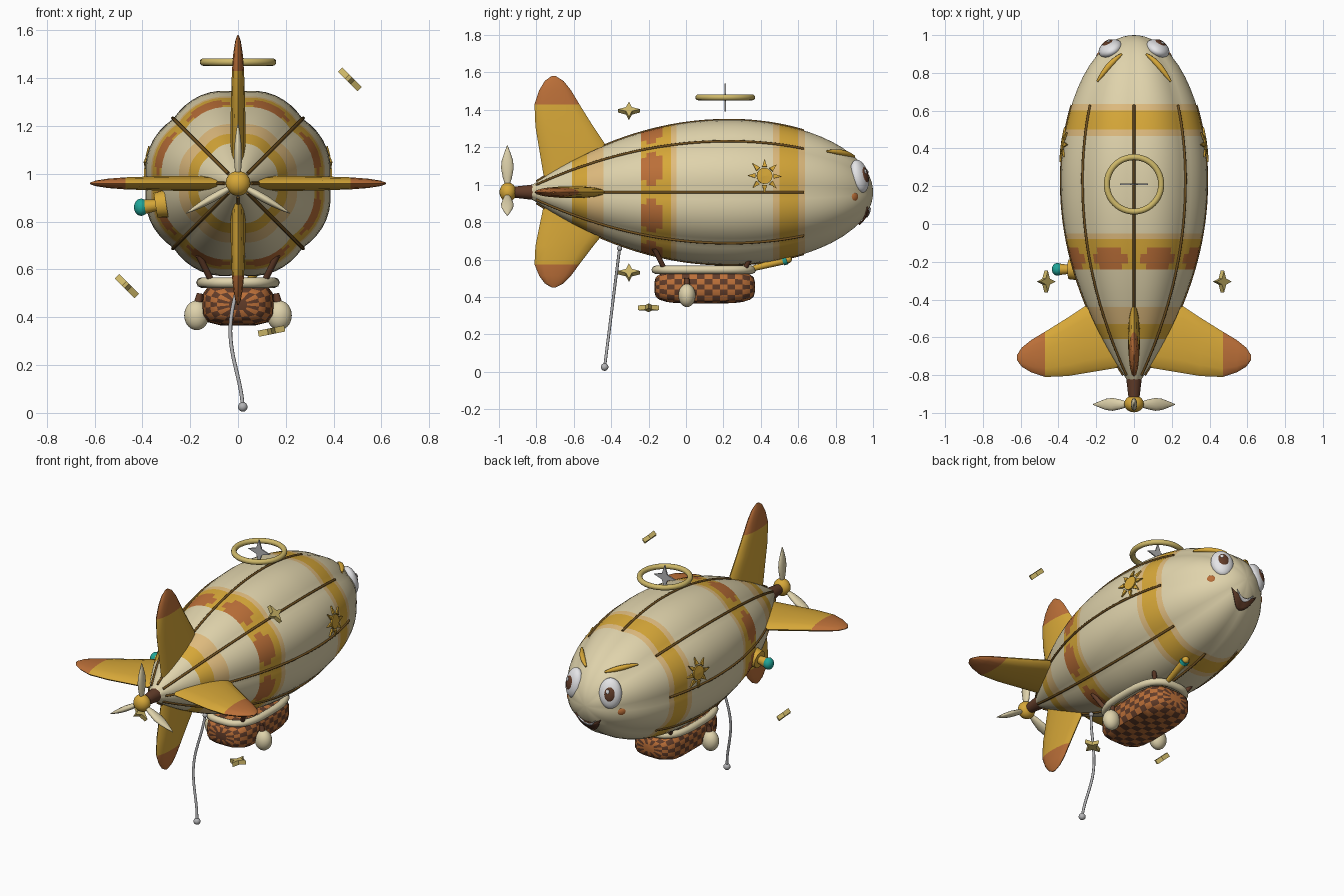
import bpy, bmesh
from math import sin, cos, pi, sqrt, atan2, degrees, copysign
from mathutils import Vector

if "Cube" in bpy.data.objects:
    bpy.data.objects.remove(bpy.data.objects["Cube"], do_unlink=True)

AXIS_Z, RADIUS = 0.96, 0.382


def material(name, *rgb):
    m = bpy.data.materials.new(name)
    m.use_nodes = True
    m.diffuse_color = (*rgb, 1)
    m.node_tree.nodes["Principled BSDF"].inputs["Base Color"].default_value = (*rgb, 1)
    return m


CREAM = material("cream", .74, .65, .41)
PEACH = material("peach", .74, .50, .21)
GOLD = material("gold", .68, .39, .04)
ORANGE = material("orange", .50, .16, .04)
BROWN = material("brown", .12, .045, .022)
BRONZE = material("bronze", .17, .085, .015)
PALE = material("pale gold", .62, .48, .14)
WHITE = material("white", .80, .80, .82)
SILVER = material("silver", .45, .45, .46)
TEAL = material("teal", .015, .38, .32)


def activate(ob):
    bpy.ops.object.select_all(action='DESELECT')
    ob.select_set(True)
    bpy.context.view_layer.objects.active = ob


def build(name, verts, faces, mats, rule=None, smooth=0.7, thick=0):
    """Mesh object; rule(face centre) picks the material slot."""
    me = bpy.data.meshes.new(name)
    me.from_pydata([tuple(v) for v in verts], [], faces)
    bm = bmesh.new()
    bm.from_mesh(me)
    bmesh.ops.recalc_face_normals(bm, faces=bm.faces[:])
    bm.to_mesh(me)
    bm.free()
    for m in mats:
        me.materials.append(m)
    if rule:
        for p in me.polygons:
            p.material_index = rule(p.center, p.index)
    ob = bpy.data.objects.new(name, me)
    bpy.context.collection.objects.link(ob)
    if thick:
        mod = ob.modifiers.new("thickness", 'SOLIDIFY')
        mod.thickness, mod.offset = thick, 0
    if smooth:
        activate(ob)
        bpy.ops.object.shade_smooth_by_angle(angle=smooth)
    return ob


def loft(name, rings, mats, rule=None, smooth=0.7):
    """Skin a list of equal closed rings and cap both ends."""
    n = len(rings[0])
    verts = [v for ring in rings for v in ring]
    faces = [(i * n + j, i * n + (j + 1) % n, (i + 1) * n + (j + 1) % n, (i + 1) * n + j)
             for i in range(len(rings) - 1) for j in range(n)]
    faces += [tuple(range(n)), tuple(range(len(verts) - n, len(verts)))]
    return build(name, verts, faces, mats, rule, smooth)


def ball(name, loc, radii, mat, rot=None):
    bpy.ops.mesh.primitive_uv_sphere_add(segments=24, ring_count=14, location=loc)
    ob = bpy.context.object
    ob.name, ob.scale = name, radii
    if rot:
        ob.rotation_euler = rot.to_euler()
    ob.data.materials.append(mat)
    bpy.ops.object.shade_smooth()


def rod(name, a, b, r1, r2, mat):
    a, b = Vector(a), Vector(b)
    bpy.ops.mesh.primitive_cone_add(vertices=20, radius1=r1, radius2=r2, depth=(b - a).length,
                                    location=(a + b) / 2, rotation=(b - a).to_track_quat('Z', 'Y').to_euler())
    bpy.context.object.name = name
    bpy.context.object.data.materials.append(mat)
    bpy.ops.object.shade_smooth_by_angle(angle=0.7)


def tube(name, pts, radius, mat, closed=False, widths=None):
    cu = bpy.data.curves.new(name, 'CURVE')
    cu.dimensions, cu.bevel_depth, cu.bevel_resolution, cu.use_fill_caps = '3D', radius, 2, True
    sp = cu.splines.new('POLY')
    sp.points.add(len(pts) - 1)
    for i, p in enumerate(pts):
        sp.points[i].co = (*p, 1)
        sp.points[i].radius = widths[i] if widths else 1
    sp.use_cyclic_u = closed
    ob = bpy.data.objects.new(name, cu)
    bpy.context.collection.objects.link(ob)
    cu.materials.append(mat)
    activate(ob)
    bpy.ops.object.convert(target='MESH')
    bpy.ops.object.shade_smooth_by_angle(angle=0.9)


# Hull shape: elliptical nose, parabolic tail, eight soft lobes
def hull_radius(y):
    if y > .22:
        return RADIUS * sqrt(max(0, 1 - ((y - .22) / .78) ** 2)) + .001
    return RADIUS * (1 - ((.22 - y) / 1.1) ** 2)


def lobe(a):
    return 1 + .045 * abs(sin(4 * a))


def hull_point(y, a, off=0):
    r = hull_radius(y) * lobe(a) + off
    return Vector((r * cos(a), y, AXIS_Z + r * sin(a)))


def hull_paint(c, _):
    y, k = c.y, abs(degrees(atan2(c.z - AXIS_Z, c.x)) % 45 - 22.5)
    if -.24 < y < -.125 and k < (17 if -.21 < y < -.16 else 10):
        return 3
    if -.61 < y < -.53 or -.24 < y < -.08 or .5 < y < .6:
        return 2
    if -.53 < y < -.44 or -.08 < y < -.05 or .465 < y < .635:
        return 1
    return 0


breaks = [-.61, -.53, -.44, -.24, -.21, -.16, -.125, -.08, -.05, .465, .5, .6, .635]
stations = sorted(breaks + [-.83 + .0575 * i for i in range(31)] + [.93, .96, .98, .992, .998, 1])
loft("hull", [[hull_point(y, 2 * pi * j / 64) for j in range(64)] for y in stations],
     [CREAM, PEACH, GOLD, ORANGE], hull_paint)

# Seam piping in the grooves
for k in range(8):
    tube("seam_%d" % k, [hull_point(-.8 + 1.43 * i / 30, k * pi / 4, .003) for i in range(31)], .007, BRONZE)


# Lens-section panels radiating from the axis: fins and propeller blades
def panel(name, table, angle, mats, rule=None, stretch=1):
    rings = []
    for r, lead, trail, th in table:
        ring = []
        for j in range(14):
            t = 2 * pi * j / 14
            y, w = (lead + trail) / 2 + (lead - trail) / 2 * cos(t), th * sin(t)
            ring.append((r * stretch * cos(angle) - w * sin(angle), y,
                         AXIS_Z + r * stretch * sin(angle) + w * cos(angle)))
        rings.append(ring)
    loft(name, rings, mats, rule, 0.9)


FIN = [(.05, -.40, -.755, .03), (.17, -.41, -.775, .032), (.26, -.435, -.79, .032), (.35, -.495, -.805, .03),
       (.47, -.57, -.81, .026), (.545, -.615, -.785, .02), (.595, -.655, -.755, .012), (.62, -.695, -.72, .003)]
for name, angle, s in (("left_fin", 0, 1), ("top_fin", pi / 2, 1), ("right_fin", pi, 1), ("bottom_fin", -pi / 2, .82)):
    panel(name, FIN, angle, [GOLD, ORANGE],
          lambda c, i, s=s: int(sqrt(c.x ** 2 + (c.z - AXIS_Z) ** 2) > .47 * s), s)

# Propeller
BLADE = [(d, -.955 + w, -.955 - w, t) for d, w, t in
         ((.03, .01, .01), (.08, .025, .016), (.13, .034, .017), (.17, .03, .014), (.21, .017, .009), (.25, .002, .002))]
for k in range(3):
    panel("propeller_blade_%d" % k, BLADE, pi / 2 + k * 2 * pi / 3, [CREAM])
ball("propeller_hub", (0, -.952, AXIS_Z), (.052, .045, .052), GOLD)
rod("propeller_shaft", (0, -.81, AXIS_Z), (0, -.93, AXIS_Z), .042, .028, BROWN)


# Checkered gondola
def squircle(a, e):
    c, s = cos(a), sin(a)
    d = (abs(c) ** e + abs(s) ** e) ** (1 / e)
    return c / d, s / d


steps = [-.999, -.97] + [-.9 + .15 * i for i in range(13)] + [.97, .999]
rings = []
for t in steps:
    k = (1 - t ** 4) ** .25
    rings.append([(.15 * k * x, .1 + .27 * t, .453 + .088 * k * z)
                  for x, z in (squircle(2 * pi * (j + .5) / 20, 4) for j in range(20))])
loft("gondola", rings, [BROWN, ORANGE], lambda c, i: (i // 20 + i % 20) % 2)
tube("gondola_rim", [(.153 * x, .095 + .258 * y, .545) for x, y in (squircle(2 * pi * j / 48, 3) for j in range(48))],
     .022, CREAM, True)
for s in (-1, 1):
    for y, dy in ((-.11, -.06), (.31, .06)):
        rod("gondola_strut", (s * .105, y, .54), (s * .165, y + dy, .66), .013, .013, BROWN)
    ball("ballast_sack", (s * .173, .005, .408), (.052, .046, .062), CREAM)
    rod("sack_tie", (s * .168, .005, .455), (s * .16, .005, .50), .018, .012, BROWN)

# Spyglass at the gondola
rod("spyglass_tube", (.045, .31, .54), (.07, .52, .594), .013, .021, GOLD)
rod("spyglass_band", (.07, .52, .594), (.073, .54, .6), .026, .026, TEAL)
ball("spyglass_lens", (.074, .545, .601), (.021, .021, .021), GOLD)

# Horn on the right side
rod("horn_flange", (-.30, -.24, .875), (-.345, -.24, .868), .058, .052, GOLD)
rod("horn_pipe", (-.33, -.24, .87), (-.39, -.24, .862), .022, .03, GOLD)
ball("horn_cap", (-.405, -.24, .86), (.03, .034, .036), TEAL)

# Mooring rope
rope = []
for i in range(25):
    t = i / 24
    rope.append((.02 * cos(2 * pi * t) - .012 * sin(pi * t), -.355 - .08 * t, .66 - .635 * t))
tube("rope", rope, .008, SILVER)
ball("rope_weight", rope[-1], (.02, .02, .02), SILVER)
ball("rope_anchor", rope[0], (.014, .014, .014), SILVER)


# Floating stars and the halo
def star(name, loc, normal, outer, inner, half, mat):
    q = Vector(normal).to_track_quat('Z', 'Y')
    rings = [[q @ Vector(((outer, inner)[j % 2] * cos(j * pi / 4), (outer, inner)[j % 2] * sin(j * pi / 4), h))
              + Vector(loc) for j in range(8)] for h in (-half, half)]
    loft(name, rings, [mat], smooth=0)


star("left_star", (.468, -.305, 1.395), (1, 0, 1), .058, .022, .013, PALE)
star("right_star", (-.465, -.305, .53), (1, 0, 1), .058, .022, .013, PALE)
star("lower_star", (.14, -.2, .342), (-.2, 0, 1), .056, .022, .013, PALE)
star("halo_star", (0, .21, 1.467), (0, 1, 0), .075, .026, .004, SILVER)
bpy.ops.mesh.primitive_torus_add(major_radius=.144, minor_radius=.016, major_segments=48, minor_segments=12,
                                 location=(0, .21, 1.467))
bpy.context.object.name = "halo_ring"
bpy.context.object.data.materials.append(PALE)
bpy.ops.object.shade_smooth()

# Sun emblems wrapped onto both flanks
for side in ("left", "right"):
    flat, faces = [(0, 0)], []
    for j in range(16):
        flat.append((.042 * cos(j * pi / 8), .042 * sin(j * pi / 8)))
        faces.append((0, 1 + j, 1 + (j + 1) % 16))
    for k in range(8):
        a = k * pi / 4
        n = len(flat)
        flat += [(.05 * cos(a - .26), .05 * sin(a - .26)), (.092 * cos(a), .092 * sin(a)),
                 (.05 * cos(a + .26), .05 * sin(a + .26))]
        faces.append((n, n + 1, n + 2))
    verts = [hull_point(.42 + u, .225 + v / RADIUS, .008) for u, v in flat]
    if side == "right":
        verts = [(-v.x, v.y, v.z) for v in verts]
    build(side + "_sun", verts, faces, [GOLD], smooth=0, thick=.009)

# Eyes, brows and cheeks
for s, side in ((1, "left"), (-1, "right")):
    q = Vector((s * .42, .85, .22)).to_track_quat('Y', 'Z')
    c = Vector((s * .125, .928, 1.045))
    ball(side + "_eye", c, (.066, .042, .09), WHITE, q)
    ball(side + "_iris", c + q @ Vector((0, .031, 0)), (.033, .016, .045), BROWN, q)
    ball(side + "_glint", c + q @ Vector((.01, .045, .016)), (.010, .005, .013), WHITE, q)
    brow = []
    for i in range(11):
        t = i / 10
        x, y = .195 - .13 * t, .755 + .145 * t + .012 * sin(pi * t)
        brow.append((s * x, y, AXIS_Z + sqrt((hull_radius(y) * 1.03) ** 2 - x * x) + .008))
    tube(side + "_brow", brow, .016, GOLD, widths=[.35 + .65 * sin(pi * i / 10) for i in range(11)])
    ball(side + "_cheek", (s * .18, .895, .935), (.016, .03, .026), ORANGE,
         Vector((s * .8, .6, 0)).to_track_quat('X', 'Z'))


# Smile wrapped onto the nose
def smile(name, half, top, drop, off, mat):
    verts, faces = [], []
    for i in range(17):
        u = i / 8 - 1
        for j in range(5):
            x = half * u
            z = top + .035 * u * u - drop * (1 - u * u) * j / 4 - AXIS_Z
            r = sqrt(x * x + z * z) / lobe(atan2(z, x)) / RADIUS
            verts.append((x, .22 + .78 * sqrt(1 - r * r) + off, z + AXIS_Z - off / 2))
    for i in range(16):
        for j in range(4):
            k = i * 5 + j
            faces.append((k, k + 1, k + 6, k + 5))
    build(name, verts, faces, [mat], thick=.008)


smile("mouth", .088, .85, .06, .006, BROWN)
smile("teeth", .06, .847, .016, .010, WHITE)
